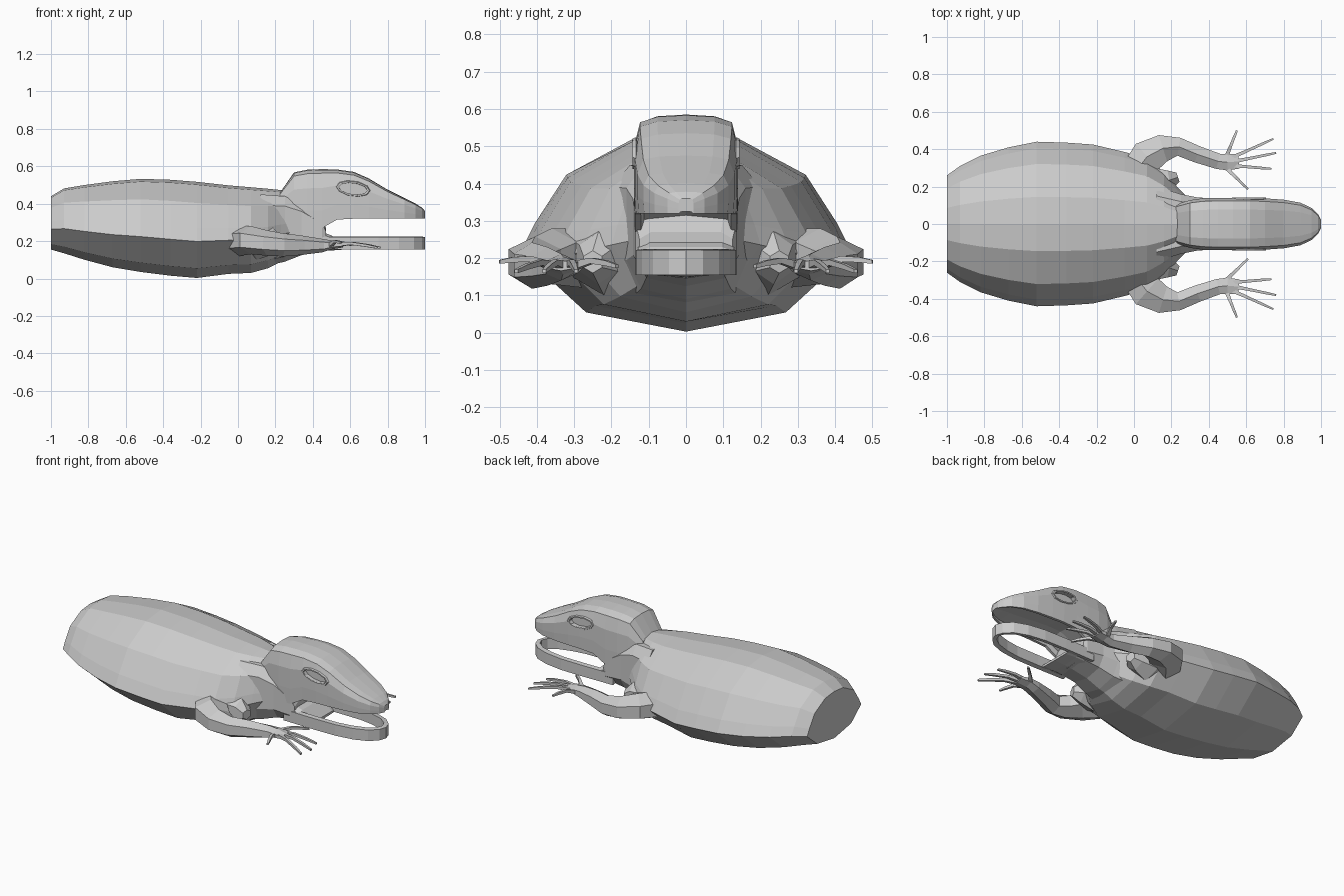
import bpy, bmesh, math
from mathutils import Vector

cube = bpy.data.objects.get("Cube")
if cube:
    bpy.data.objects.remove(cube, do_unlink=True)

skin = bpy.data.materials.new("pale_grey_skin")
skin.use_nodes = True
COLOUR = (0.6, 0.6, 0.6, 1)
skin.diffuse_color = COLOUR
skin.node_tree.nodes["Principled BSDF"].inputs["Base Color"].default_value = COLOUR


def loft(name, rings, closed=False):
    """Skin a list of equal rings; cap the ends unless the loop is closed."""
    bm = bmesh.new()
    rows = [[bm.verts.new(p) for p in ring] for ring in rings]
    pairs = list(zip(rows, rows[1:]))
    if closed:
        pairs.append((rows[-1], rows[0]))
    else:
        bm.faces.new(rows[0])
        bm.faces.new(rows[-1])
    for a, b in pairs:
        for i in range(len(a)):
            j = (i + 1) % len(a)
            bm.faces.new((a[i], a[j], b[j], b[i]))
    bmesh.ops.recalc_face_normals(bm, faces=bm.faces)
    mesh = bpy.data.meshes.new(name)
    bm.to_mesh(mesh)
    bm.free()
    mesh.materials.append(skin)
    obj = bpy.data.objects.new(name, mesh)
    bpy.context.scene.collection.objects.link(obj)
    return obj


def section(x, w, top, bottom, half):
    """Full symmetric ring from a half profile running top centre to bottom centre."""
    right = [(y, t) for y, t in half]
    left = [(-y, t) for y, t in reversed(half[1:-1])]
    return [(x, y * w, bottom + t * (top - bottom)) for y, t in right + left]


def limb(name, path, sides, side):
    """Tube along (x, y, z, half width, half height) points, side = +1 or -1 in y."""
    rings = []
    pts = [Vector((p[0], p[1] * side, p[2])) for p in path]
    for i, p in enumerate(path):
        d = pts[min(i + 1, len(pts) - 1)] - pts[max(i - 1, 0)]
        across = Vector((-d.y, d.x, 0)).normalized()
        up = Vector((0, 0, 1))
        ring = []
        for k in range(sides):
            a = math.tau * (k + 0.5) / sides
            ring.append(pts[i] + across * math.cos(a) * p[3] + up * math.sin(a) * p[4])
        rings.append(ring)
    return loft(name, rings)


# Torso: flat back, wide flanks, keeled belly
TORSO = [(0, 1), (.33, .97), (.73, .78), (.92, .52), (1, .38), (.63, .1), (0, 0)]
stations = [(-1, .26, .44, .155), (-.93, .31, .482, .135), (-.82, .365, .5, .1),
            (-.67, .41, .52, .06), (-.52, .44, .533, .035), (-.36, .435, .528, .015),
            (-.22, .425, .517, .003), (-.05, .385, .498, .025), (.07, .35, .488, .03),
            (.16, .28, .48, .055), (.23, .2, .473, .09), (.29, .14, .45, .125)]
loft("torso", [section(*s, TORSO) for s in stations])

# Throat, ending in the back wall of the mouth
BOX = [(0, 1), (.75, 1), (1, .85), (1, .3), (.75, .08), (0, 0)]
loft("throat", [section(*s, BOX) for s in
                [(.12, .2, .45, .06), (.25, .16, .44, .09), (.34, .142, .4, .125),
                 (.45, .135, .32, .145), (.47, .125, .27, .147)]])
loft("mouth_floor", [section(*s, BOX) for s in
                     [(.4, .13, .27, .145), (.5, .128, .23, .15), (.57, .12, .17, .155)]])

# Head with upper jaw and hollow palate
HEAD = [(0, 1), (.55, .985), (.88, .93), (1, .68), (1, .3), (.98, 0),
        (.86, 0), (.8, .1), (0, .14)]
head_stations = [(.225, .105, .46, .33), (.3, .128, .568, .28), (.37, .138, .582, .27),
                 (.45, .14, .585, .27), (.53, .14, .583, .315), (.62, .14, .57, .32),
                 (.7, .137, .535, .32), (.8, .13, .475, .32), (.89, .114, .43, .32),
                 (.95, .085, .4, .32), (.985, .05, .378, .32), (1, .02, .36, .32)]
head = loft("head", [section(*s, HEAD) for s in head_stations])


# Lower jaw: a thin U-shaped band
jaw_rings = []
outline = [(.4, .133), (.6, .136), (.75, .134), (.86, .118), (.94, .088), (.985, .045), (1, 0)]
outline += [(x, -y) for x, y in reversed(outline[:-1])]
for x, y in outline:
    ix, iy = x - .025 * (x > .8), y * .8
    jaw_rings.append([(x, y, .155), (x, y, .222), (ix, iy, .225), (ix, iy, .16)])
loft("lower_jaw", jaw_rings)


def almond(long, high, y):
    """Almond loop around the eye centre, tilted a little forward and down."""
    loop = []
    for k in range(10):
        a = math.tau * k / 10
        u, v = math.cos(a) * long, math.sin(a) * high
        loop.append(Vector((.615 + u, y, .48 + v - .12 * u)))
    return loop


# Eye sockets cut into the head, each with a thin lid rim
for label, side in (("left", 1), ("right", -1)):
    cutter = loft(label + "_eye_cutter", [almond(.076, .03, .115 * side),
                                          almond(.076, .03, .2 * side)])
    cutter.hide_render = True
    cutter.hide_viewport = True
    cut = head.modifiers.new(label + "_socket", "BOOLEAN")
    cut.operation = "DIFFERENCE"
    cut.solver = "EXACT"
    cut.object = cutter
    edges = [almond(.094, .043, .134 * side), almond(.088, .039, .143 * side),
             almond(.078, .031, .143 * side), almond(.076, .03, .125 * side)]
    loft(label + "_eyelid", list(zip(*edges)), closed=True)

# Arms, palms and five fingers on each side
ARM = [(0, .27, .2, .09, .08), (.07, .36, .205, .105, .075), (.155, .405, .19, .085, .068),
       (.24, .413, .18, .056, .062), (.34, .372, .178, .052, .052),
       (.45, .335, .176, .048, .036), (.5, .33, .18, .05, .024), (.56, .335, .18, .045, .014)]
TIPS = {"thumb": (.55, .5, .19), "first_finger": (.745, .455, .165),
        "middle_finger": (.76, .38, .165), "fourth_finger": (.735, .295, .165),
        "outer_finger": (.61, .185, .178)}
for label, side in (("left", 1), ("right", -1)):
    limb(label + "_arm", ARM, 6, side)
    for i, (finger, (tx, ty, tz)) in enumerate(TIPS.items()):
        bx, by = .52 - .012 * abs(i - 2), .365 - .017 * i
        path = []
        for t, lift, r in ((0, .0, .016), (.4, .014, .011), (.75, .008, .01), (1, 0, .007)):
            path.append((bx + (tx - bx) * t, by + (ty - by) * t,
                         .18 + (tz - .18) * t + lift, r, r))
        limb(label + "_" + finger, path, 4, side)
    # Chest muscle joining the arm to the neck
    limb(label + "_chest", [(.0, .2, .2, .1, .1), (.1, .22, .2, .1, .1),
                            (.19, .235, .2, .06, .07), (.235, .25, .19, .03, .03)], 6, side)
